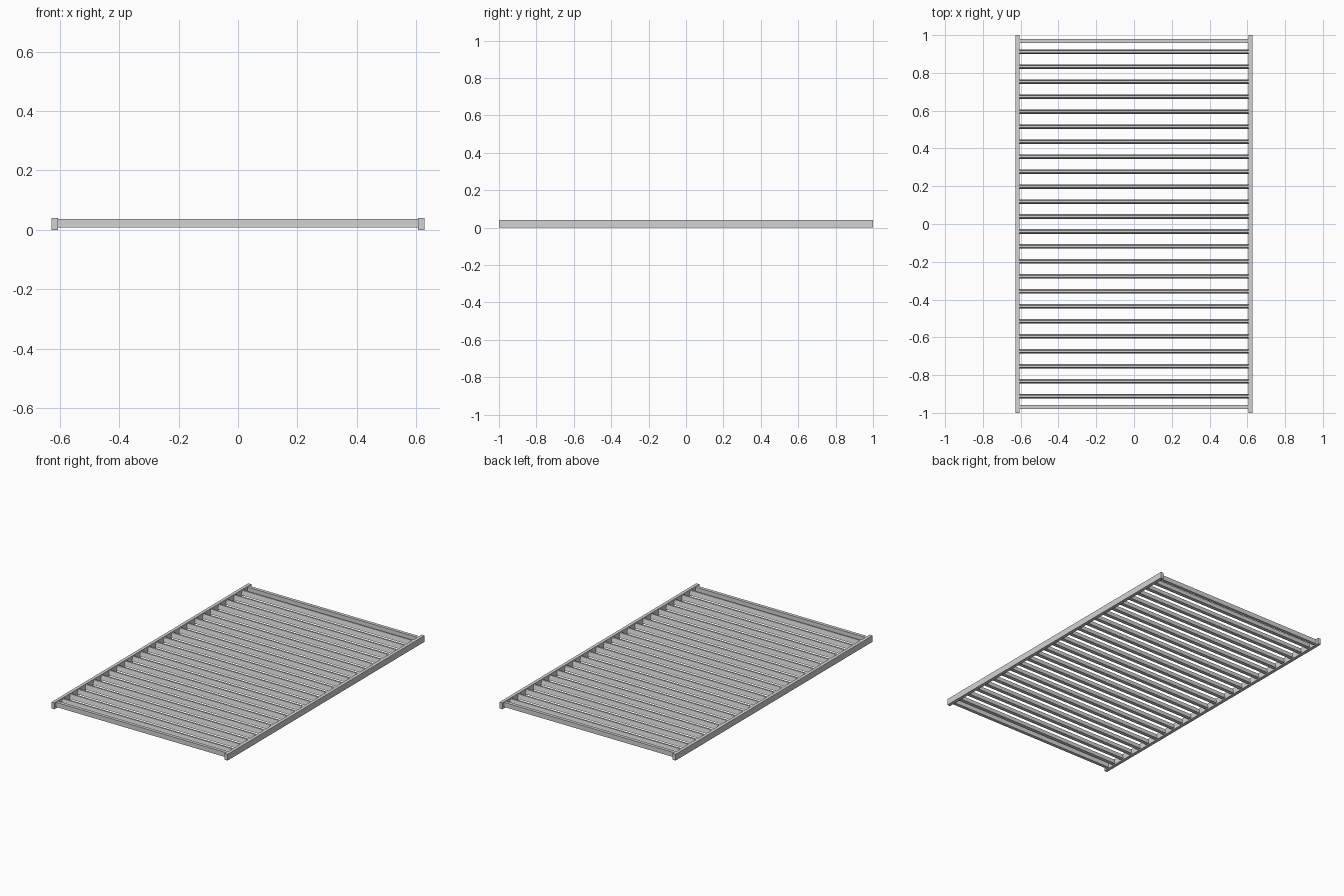
import bpy

if "Cube" in bpy.data.objects:
    bpy.data.objects.remove(bpy.data.objects["Cube"], do_unlink=True)

# Single grey metal finish
grey = bpy.data.materials.new("light_grey_metal")
grey.use_nodes = True
colour = (0.65, 0.65, 0.65, 1)
grey.diffuse_color = colour
grey.node_tree.nodes["Principled BSDF"].inputs["Base Color"].default_value = colour


def bar(name, size, location, top_scale=1.0):
    """Straight bar whose top face can be narrower than its base."""
    bpy.ops.mesh.primitive_cube_add(size=1, location=location)
    obj = bpy.context.object
    obj.name = name
    obj.scale = size
    bpy.ops.object.transform_apply(location=False, rotation=False, scale=True)
    for vert in obj.data.vertices:
        if vert.co.z > 0:
            vert.co.y *= top_scale
    obj.data.materials.append(grey)


RAIL_W = 0.021
RAIL_H = 0.04
HALF_WIDTH = 0.627
SPAN = 2 * (HALF_WIDTH - RAIL_W)
BAR_H = 0.03
BAR_Z = 0.022

# Long side rails
for side, sign in (("left", 1), ("right", -1)):
    bar(f"{side}_side_rail", (RAIL_W, 2, RAIL_H),
        (sign * (HALF_WIDTH - RAIL_W / 2), 0, RAIL_H / 2))

# Upright end rails
for end, sign in (("front", -1), ("back", 1)):
    bar(f"{end}_end_rail", (SPAN, RAIL_W, BAR_H), (0, sign * 0.97, BAR_Z))

# Evenly spaced slats with sloping sides
COUNT = 24
REACH = 0.912
for i in range(COUNT):
    y = REACH * (2 * i / (COUNT - 1) - 1)
    bar(f"slat_{i + 1}", (SPAN, 0.024, BAR_H), (0, y, BAR_Z), top_scale=0.45)
